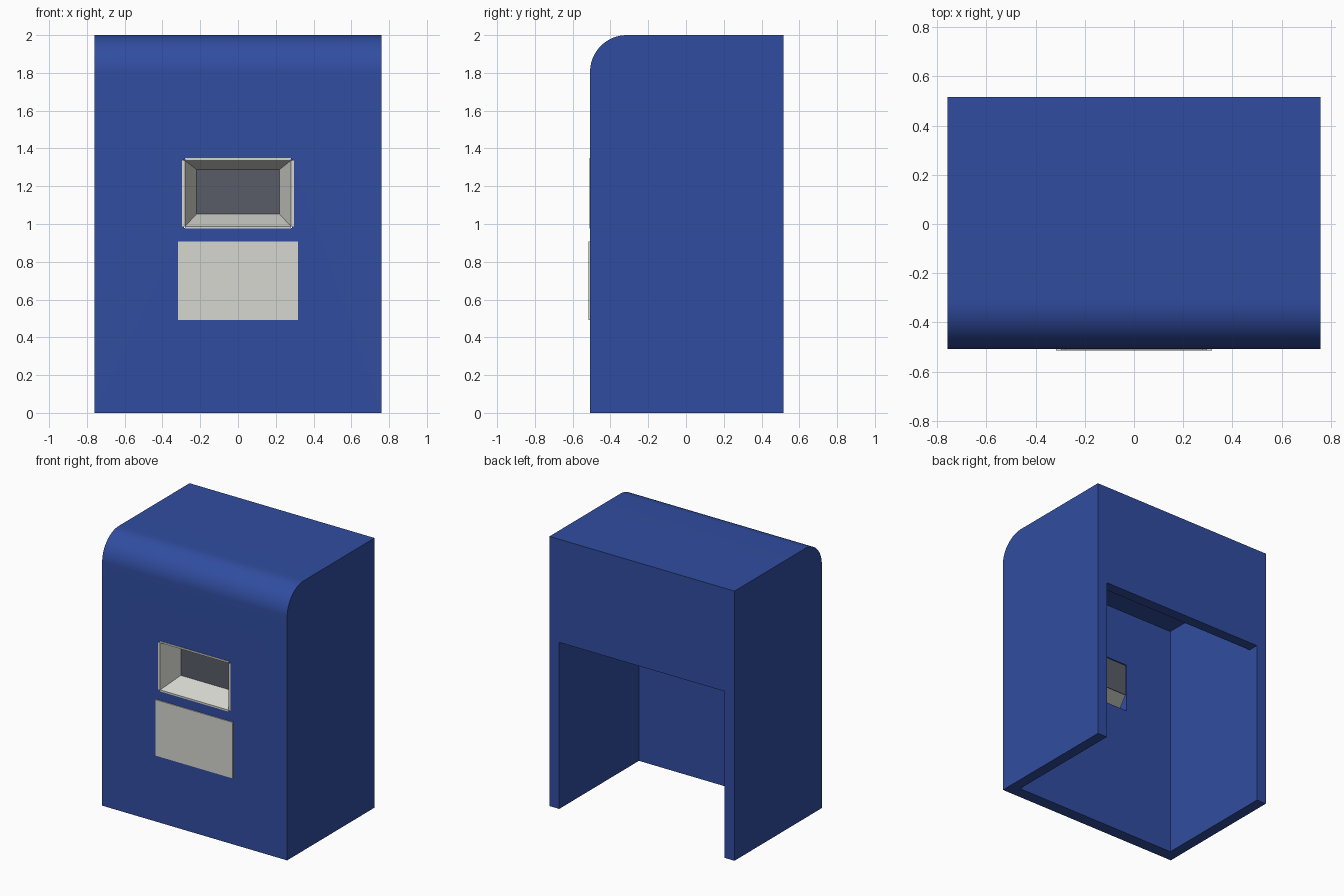
import bpy, bmesh, math

if "Cube" in bpy.data.objects:
    bpy.data.objects.remove(bpy.data.objects["Cube"])

FRONT, BACK, HALF_W, TOP = -0.508, 0.516, 0.759, 2.0


def material(name, rgb):
    m = bpy.data.materials.new(name)
    m.diffuse_color = (*rgb, 1)
    m.use_nodes = True
    m.node_tree.nodes["Principled BSDF"].inputs["Base Color"].default_value = m.diffuse_color
    return m


BLUE = material("cabinet_blue", (0.030, 0.074, 0.352))
PALE = material("pale_grey", (0.68, 0.68, 0.64))
DARK = material("screen_grey", (0.098, 0.107, 0.135))


def finish(name, bm, mat):
    bmesh.ops.recalc_face_normals(bm, faces=bm.faces[:])
    me = bpy.data.meshes.new(name)
    bm.to_mesh(me)
    bm.free()
    ob = bpy.data.objects.new(name, me)
    bpy.context.collection.objects.link(ob)
    me.materials.append(mat)
    return ob


def extrude_x(name, profile, half, mat):
    """Extrude a (y, z) profile from -half to +half along x."""
    bm = bmesh.new()
    face = bm.faces.new([bm.verts.new((-half, y, z)) for y, z in profile])
    new = bmesh.ops.extrude_face_region(bm, geom=[face])["geom"]
    verts = [g for g in new if isinstance(g, bmesh.types.BMVert)]
    bmesh.ops.translate(bm, vec=(2 * half, 0, 0), verts=verts)
    return finish(name, bm, mat)


def box(name, x0, x1, y0, y1, z0, z1, mat):
    ob = extrude_x(name, [(y0, z0), (y1, z0), (y1, z1), (y0, z1)], (x1 - x0) / 2, mat)
    ob.location.x = (x0 + x1) / 2
    return ob


def cut(target, cutter):
    cutter.hide_render = True
    mod = target.modifiers.new("cut", "BOOLEAN")
    mod.operation, mod.solver, mod.object = "DIFFERENCE", "EXACT", cutter
    bpy.context.view_layer.update()
    bpy.context.view_layer.objects.active = target
    bpy.ops.object.modifier_apply(modifier=mod.name)
    bpy.data.objects.remove(cutter)


# Cabinet: rounded upper front edge
R, STEPS = 0.195, 20
arc = [(FRONT + R - R * math.cos(a), TOP - R + R * math.sin(a))
       for a in (math.pi / 2 * i / STEPS for i in range(STEPS + 1))]
cabinet = extrude_x("cabinet", [(BACK, 0), (FRONT, 0)] + arc + [(BACK, TOP)], HALF_W, BLUE)

# Hollow interior, open at the bottom and the lower back
cut(cabinet, extrude_x("interior_cutter", [
    (FRONT + 0.09, -0.1), (0.7, -0.1), (0.7, 1.235),
    (BACK - 0.08, 1.235), (BACK - 0.08, 1.76), (FRONT + 0.09, 1.76)], HALF_W - 0.08, BLUE))

# Opening for the recessed screen
cut(cabinet, box("screen_cutter", -0.285, 0.285, -0.7, -0.3, 0.98, 1.345, BLUE))

bpy.ops.object.select_all(action="DESELECT")
cabinet.select_set(True)
bpy.context.view_layer.objects.active = cabinet
bpy.ops.object.shade_smooth_by_angle(angle=math.radians(20))

# Tapered surround running back to the screen
LIP = FRONT - 0.004
SCREEN_Y = FRONT + 0.152


def ring(bm, half, y, z0, z1):
    return [bm.verts.new(p) for p in
            ((-half, y, z0), (half, y, z0), (half, y, z1), (-half, y, z1))]


bm = bmesh.new()
outer = ring(bm, 0.281, LIP, 0.987, 1.337)
inner = ring(bm, 0.22, SCREEN_Y, 1.052, 1.288)
for i in range(4):
    j = (i + 1) % 4
    bm.faces.new((outer[i], outer[j], inner[j], inner[i]))
finish("screen_surround", bm, PALE)

# Screen panel at the back of the recess
box("screen", -0.22, 0.22, SCREEN_Y, SCREEN_Y + 0.006, 1.052, 1.288, DARK)

# Thin lips around the recess, notched at the corners
for side, x in (("left", -0.2885), ("right", 0.2885)):
    box(side + "_lip", x - 0.0075, x + 0.0075, LIP, FRONT + 0.002, 0.987, 1.337, PALE)
for side, z in (("lower", 0.982), ("upper", 1.343)):
    box(side + "_lip", -0.281, 0.281, LIP, FRONT + 0.002, z - 0.006, z + 0.006, PALE)

# Front plate
box("front_plate", -0.317, 0.317, FRONT - 0.007, FRONT + 0.001, 0.492, 0.907, PALE)
